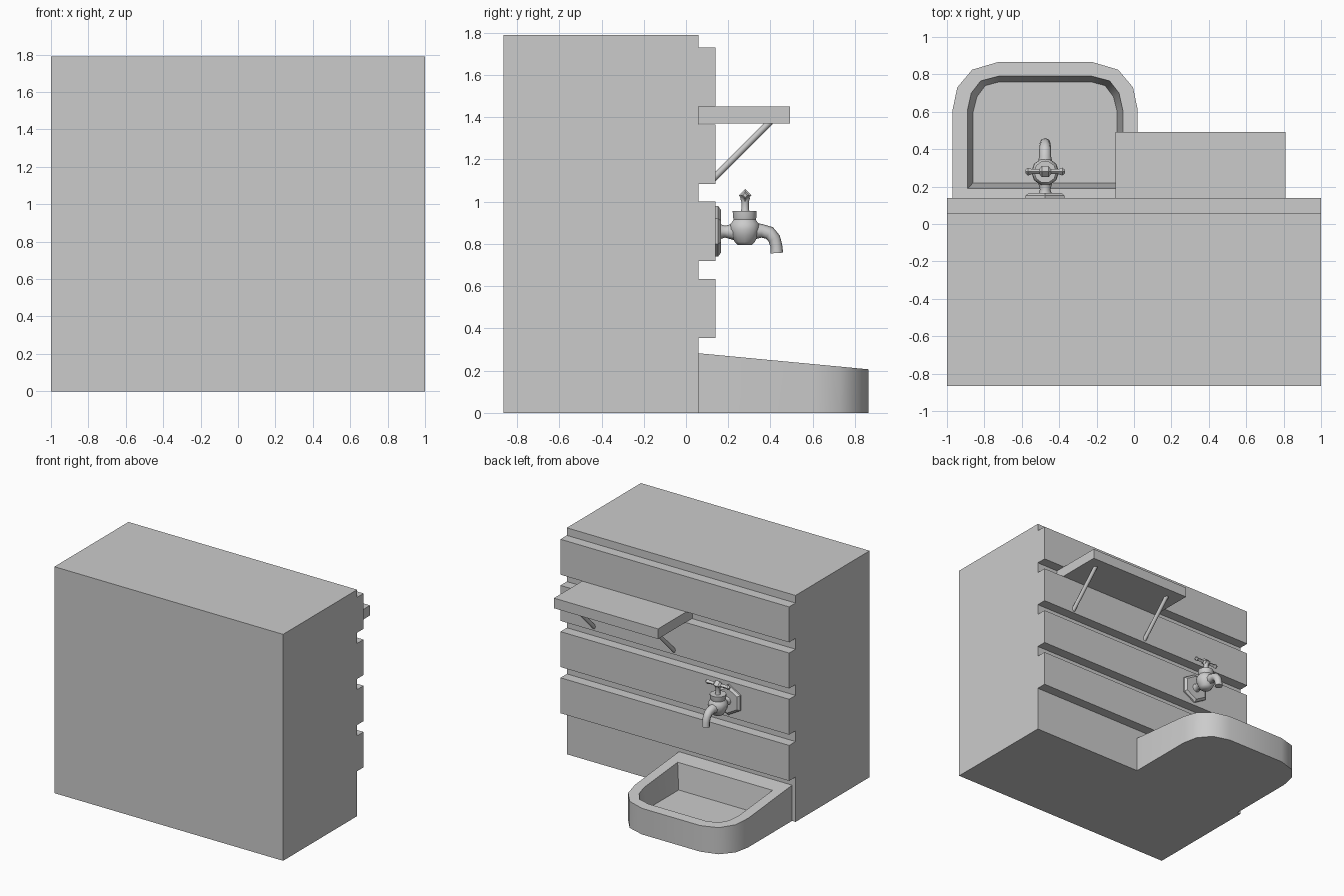
import bpy, bmesh, math
from mathutils import Vector

cube = bpy.data.objects.get("Cube")
if cube:
    bpy.data.objects.remove(cube, do_unlink=True)

grey = bpy.data.materials.new("plain_grey")
grey.use_nodes = True
colour = (0.6, 0.6, 0.6, 1)
grey.diffuse_color = colour
grey.node_tree.nodes["Principled BSDF"].inputs["Base Color"].default_value = colour


def finish(name, bm, smooth=None):
    bmesh.ops.recalc_face_normals(bm, faces=bm.faces)
    mesh = bpy.data.meshes.new(name)
    bm.to_mesh(mesh)
    bm.free()
    obj = bpy.data.objects.new(name, mesh)
    bpy.context.collection.objects.link(obj)
    mesh.materials.append(grey)
    if smooth:
        bpy.ops.object.select_all(action="DESELECT")
        obj.select_set(True)
        bpy.context.view_layer.objects.active = obj
        bpy.ops.object.shade_smooth_by_angle(angle=math.radians(smooth))
    return obj


def box(name, x, y, z):
    bm = bmesh.new()
    bmesh.ops.create_cube(bm, size=1)
    for v in bm.verts:
        v.co = [(lo + hi) / 2 + c * (hi - lo) for c, (lo, hi) in zip(v.co, (x, y, z))]
    return finish(name, bm)


def skin(name, loops, smooth=None):
    """Bridge equal-sized loops of points and cap both ends."""
    bm = bmesh.new()
    rings = [[bm.verts.new(p) for p in loop] for loop in loops]
    n = len(rings[0])
    for a, b in zip(rings, rings[1:]):
        for i in range(n):
            j = (i + 1) % n
            bm.faces.new((a[i], a[j], b[j], b[i]))
    bm.faces.new(rings[0])
    bm.faces.new(rings[-1])
    return finish(name, bm, smooth)


def tube(name, stations, side, sides=8, smooth=50, turn=0.0):
    """Sweep a polygon along (point, radius) stations; side is normal to the path."""
    side = Vector(side)
    pts = [Vector(p) for p, r in stations]
    loops = []
    for i, (p, r) in enumerate(stations):
        along = (pts[min(i + 1, len(pts) - 1)] - pts[max(i - 1, 0)]).normalized()
        up = along.cross(side).normalized()
        angles = [turn + math.tau * k / sides for k in range(sides)]
        loops.append([pts[i] + r * (math.cos(a) * side + math.sin(a) * up) for a in angles])
    return skin(name, loops, smooth)


# Wall block and cladding boards
box("wall_block", (-1, 1), (-0.865, 0.06), (0, 1.79))
for i in range(4):
    z = 0.355 + i * 0.365
    box(f"wall_board_{i + 1}", (-1, 1), (0.06, 0.14), (z, z + 0.28))

# Shelf with two diagonal struts
box("shelf", (-0.1, 0.81), (0.06, 0.492), (1.37, 1.45))
for label, x in (("left", 0.71), ("right", 0.01)):
    tube(f"shelf_strut_{label}", [((x, 0.12, 1.1), 0.016), ((x, 0.4, 1.38), 0.016)], (1, 0, 0))

# Basin with a sloping rim
TX = -0.475


def rim(y):
    return 0.286 - 0.0945 * y + 0.002


def outline(half, height):
    pts = half + [(-x, y) for x, y in reversed(half)]
    return [(TX + x, y, height(y)) for x, y in pts]


outer = [(0.495, 0.06), (0.495, 0.61), (0.47, 0.73), (0.39, 0.825), (0.255, 0.865)]
inner = [(0.415, 0.19), (0.415, 0.61), (0.395, 0.70), (0.345, 0.765), (0.25, 0.79)]
floor = [(0.385, 0.22), (0.385, 0.60), (0.365, 0.68), (0.32, 0.74), (0.245, 0.76)]
skin("basin", [outline(outer, lambda y: 0), outline(outer, rim),
               outline(inner, rim), outline(floor, lambda y: 0.07)], 40)

# Tap: hexagonal plate, inlet pipe, body, spout
plate = [((TX, y, 0.86), r) for y, r in ((0.14, 0.12), (0.152, 0.12), (0.166, 0.1))]
tube("tap_plate", plate, (1, 0, 0), 6, None, math.pi / 6)
inlet = [((TX, y, 0.858), r) for y, r in ((0.16, 0.036), (0.185, 0.028), (0.21, 0.035), (0.26, 0.05))]
tube("tap_inlet", inlet, (1, 0, 0))
body = [(0.795, 0.035), (0.81, 0.05), (0.84, 0.066), (0.87, 0.074),
        (0.895, 0.07), (0.915, 0.055), (0.925, 0.058), (0.956, 0.06)]
tube("tap_body", [((TX, 0.278, z), r) for z, r in body], (1, 0, 0), 10)
spout = [((0.3, 0.86), 0.045), ((0.36, 0.862), 0.032), ((0.395, 0.852), 0.032),
         ((0.418, 0.825), 0.03), ((0.428, 0.79), 0.028), ((0.43, 0.757), 0.03)]
tube("tap_spout", [((TX, *p), r) for p, r in spout], (1, 0, 0), 8)

# Tap stem and cross handle
stem = [(0.95, 0.022), (0.965, 0.018), (1.0, 0.018), (1.02, 0.024)]
tube("tap_stem", [((TX, 0.28, z), r) for z, r in stem], (1, 0, 0))
half_bar = [(0.105, 0.01), (0.092, 0.021), (0.072, 0.014), (0.03, 0.014), (0.018, 0.03)]
bar = [(-x, r) for x, r in half_bar] + [(x, r) for x, r in reversed(half_bar)]
tube("tap_handle", [((TX + x, 0.28, 1.03), r) for x, r in bar], (0, 1, 0), 4, None)
